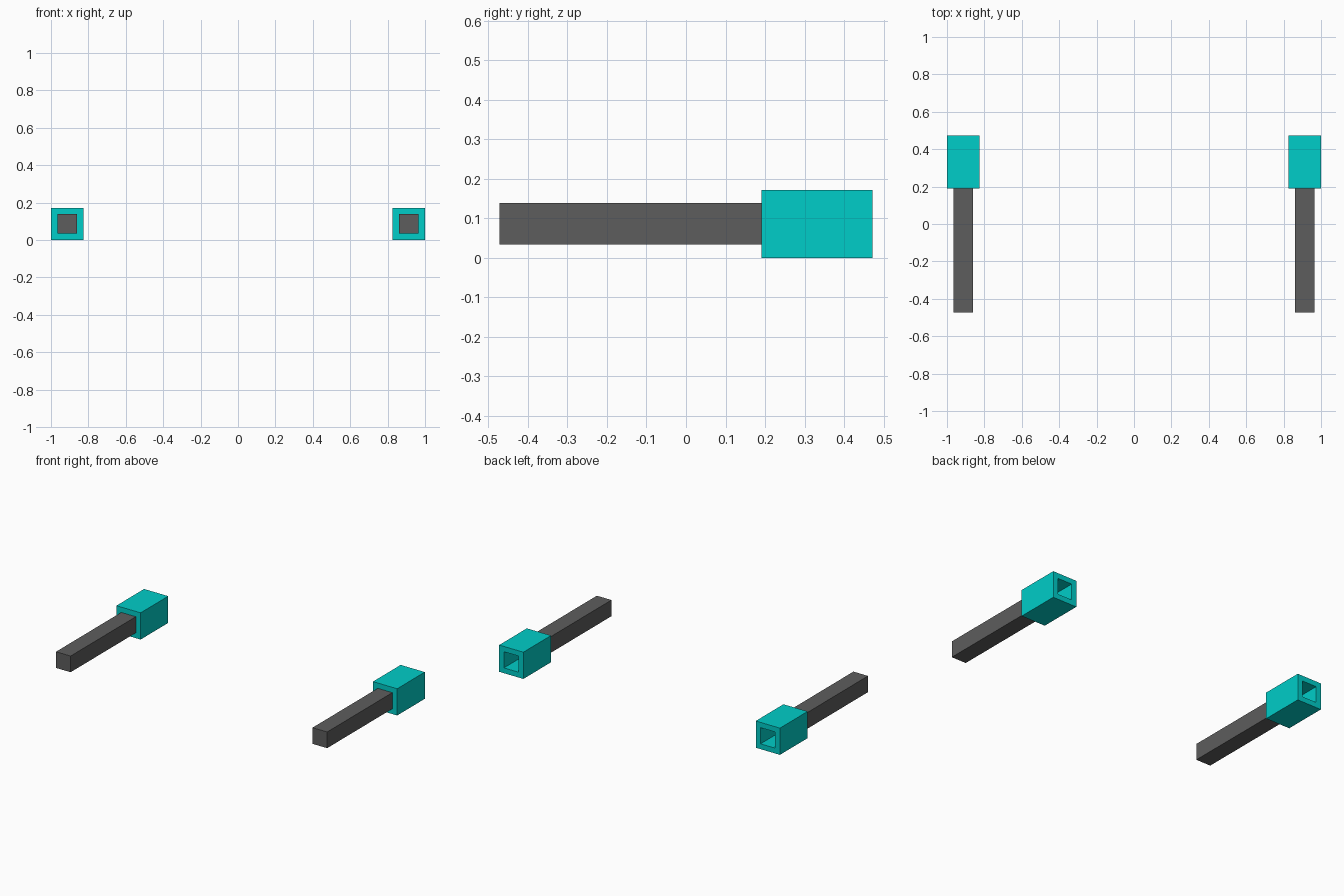
import bpy, bmesh

if "Cube" in bpy.data.objects:
    bpy.data.objects.remove(bpy.data.objects["Cube"])

CX, CZ = 0.913, 0.086          # centre line of the right-hand handle
OUTER, INNER = 0.086, 0.052    # half widths of sleeve and bar
FRONT, JOINT, BACK = -0.472, 0.191, 0.472


def square(bm, half, y):
    return [bm.verts.new((CX + sx * half, y, CZ + sz * half))
            for sx, sz in ((-1, -1), (1, -1), (1, 1), (-1, 1))]


def bridge(bm, a, b):
    for i in range(4):
        j = (i + 1) % 4
        bm.faces.new((a[i], a[j], b[j], b[i]))


def finish(bm, name, colour):
    bmesh.ops.recalc_face_normals(bm, faces=bm.faces)
    mesh = bpy.data.meshes.new(name)
    bm.to_mesh(mesh)
    bm.free()
    obj = bpy.data.objects.new(name, mesh)
    bpy.context.collection.objects.link(obj)
    mat = bpy.data.materials.new(name + "_colour")
    mat.diffuse_color = colour
    mat.use_nodes = True
    mat.node_tree.nodes["Principled BSDF"].inputs["Base Color"].default_value = mat.diffuse_color
    mesh.materials.append(mat)
    # Matching part on the left side
    obj.modifiers.new("Mirror", 'MIRROR').use_mirror_merge = False


# Square sleeve with a hole right through it
bm = bmesh.new()
loops = [square(bm, h, y) for h, y in
         ((OUTER, JOINT), (OUTER, BACK), (INNER, BACK), (INNER, JOINT))]
for k in range(4):
    bridge(bm, loops[k], loops[(k + 1) % 4])
finish(bm, "sleeve", (0.0, 0.61, 0.58, 1))

# Solid square bar that plugs the front of the sleeve
bm = bmesh.new()
front, end = square(bm, INNER, FRONT), square(bm, INNER, JOINT)
bridge(bm, front, end)
bm.faces.new(front)
bm.faces.new(end)
finish(bm, "bar", (0.11, 0.11, 0.11, 1))
